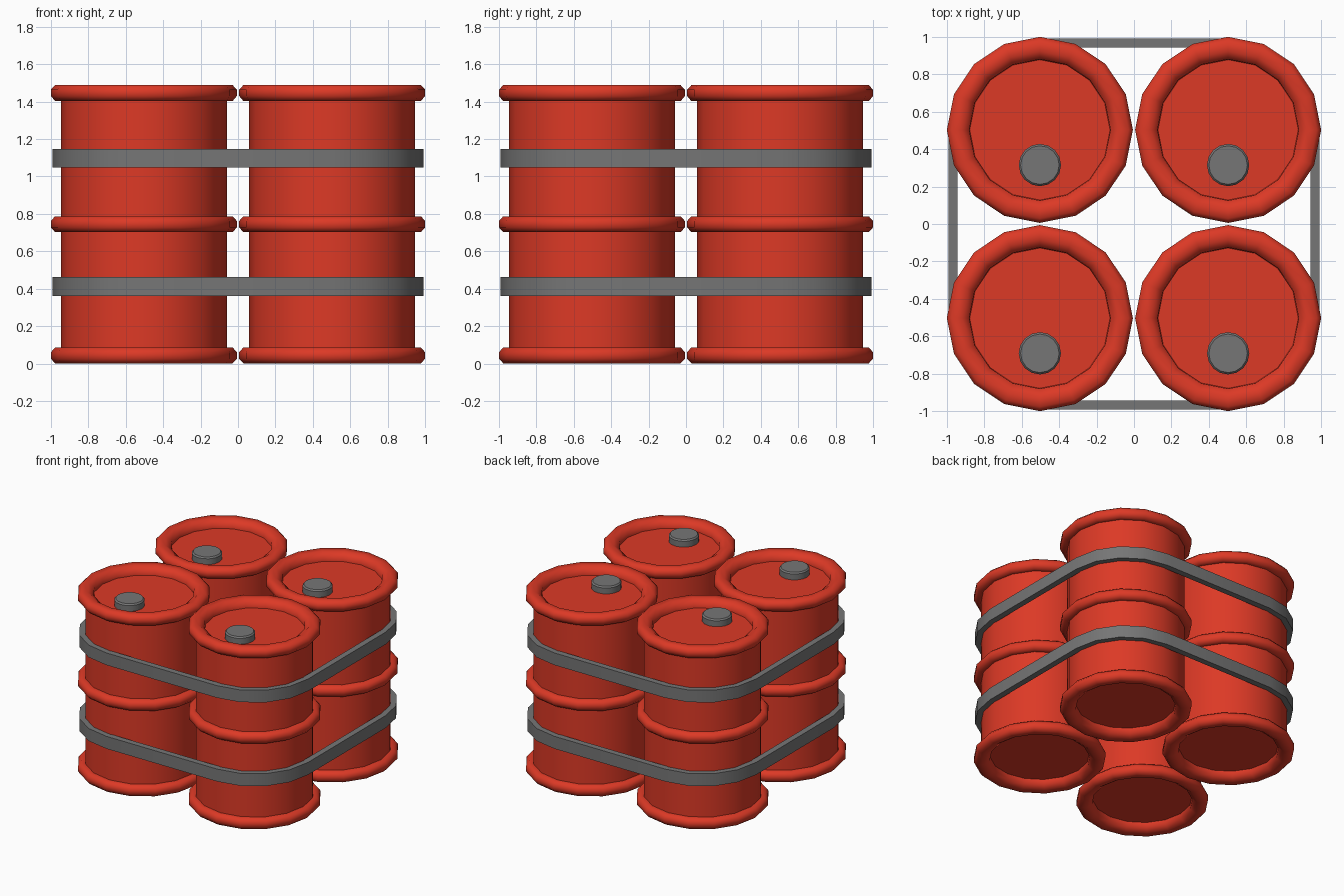
import bpy, math

if "Cube" in bpy.data.objects:
    bpy.data.objects.remove(bpy.data.objects["Cube"])

def material(name, rgb):
    m = bpy.data.materials.new(name)
    m.diffuse_color = (*rgb, 1)
    m.use_nodes = True
    m.node_tree.nodes["Principled BSDF"].inputs["Base Color"].default_value = m.diffuse_color
    return m

RED = material("barrel red", (0.72, 0.041, 0.019))
GREY = material("strap grey", (0.18, 0.18, 0.18))
SIDES, MID = 16, 0.745
C = 0.503            # barrel centre offset
BODY = 0.443         # barrel wall radius

def make(name, verts, faces, mat, loc=(0, 0, 0), angle=60):
    me = bpy.data.meshes.new(name)
    me.from_pydata(verts, [], faces)
    me.materials.append(mat)
    ob = bpy.data.objects.new(name, me)
    ob.location = loc
    bpy.context.collection.objects.link(ob)
    bpy.ops.object.select_all(action='DESELECT')
    ob.select_set(True)
    bpy.context.view_layer.objects.active = ob
    bpy.ops.object.shade_smooth_by_angle(angle=math.radians(angle))
    return ob

def lathe(name, profile, mat, loc, angle=60):
    """Revolve an (r, z) profile, bottom to top, capping both ends."""
    n = SIDES
    verts = [(r * math.cos(2 * math.pi * i / n), r * math.sin(2 * math.pi * i / n), z)
             for r, z in profile for i in range(n)]
    faces = [(j * n + i, j * n + (i + 1) % n, (j + 1) * n + (i + 1) % n, (j + 1) * n + i)
             for j in range(len(profile) - 1) for i in range(n)]
    faces.append(tuple(reversed(range(n))))
    last = (len(profile) - 1) * n
    faces.append(tuple(range(last, last + n)))
    return make(name, verts, faces, mat, loc, angle)

# Barrel profile: lower half (recessed base, rolled rim, wall, half of middle hoop), then mirrored
half = [(0.375, 0.065), (0.378, 0.028), (0.42, 0.0), (0.473, 0.0), (0.497, 0.026),
        (0.497, 0.06), (0.475, 0.086), (BODY, 0.086),
        (BODY, MID - 0.042), (0.475, MID - 0.042), (0.497, MID - 0.017)]
profile = half + [(r, 2 * MID - z) for r, z in reversed(half)]
cap = [(0.113, 1.40), (0.113, 1.473), (0.103, 1.484)]

for sx, xn in ((-1, "left"), (1, "right")):
    for sy, yn in ((-1, "front"), (1, "back")):
        lathe(f"barrel_{yn}_{xn}", profile, RED, (sx * C, sy * C, 0))
        lathe(f"bung_cap_{yn}_{xn}", cap, GREY, (sx * C, sy * C - 0.188, 0), 30)

# Straps: rounded-square loops hugging the four barrels
def outline(radius):
    pts = []
    for q, (sx, sy) in enumerate(((1, 1), (-1, 1), (-1, -1), (1, -1))):
        for k in range(5):
            a = math.pi / 2 * (q + k / 4)
            pts.append((sx * C + radius * math.cos(a), sy * C + radius * math.sin(a)))
    return pts

def strap(name, z0, z1):
    loops = [(BODY - 0.004, z0), (BODY + 0.045, z0), (BODY + 0.045, z1), (BODY - 0.004, z1)]
    verts = [(x, y, z) for r, z in loops for x, y in outline(r)]
    n = 20
    faces = [(j * n + i, j * n + (i + 1) % n, (j + 1) % 4 * n + (i + 1) % n, (j + 1) % 4 * n + i)
             for j in range(4) for i in range(n)]
    make(name, verts, faces, GREY)

strap("lower_strap", 0.36, 0.462)
strap("upper_strap", 1.047, 1.147)
